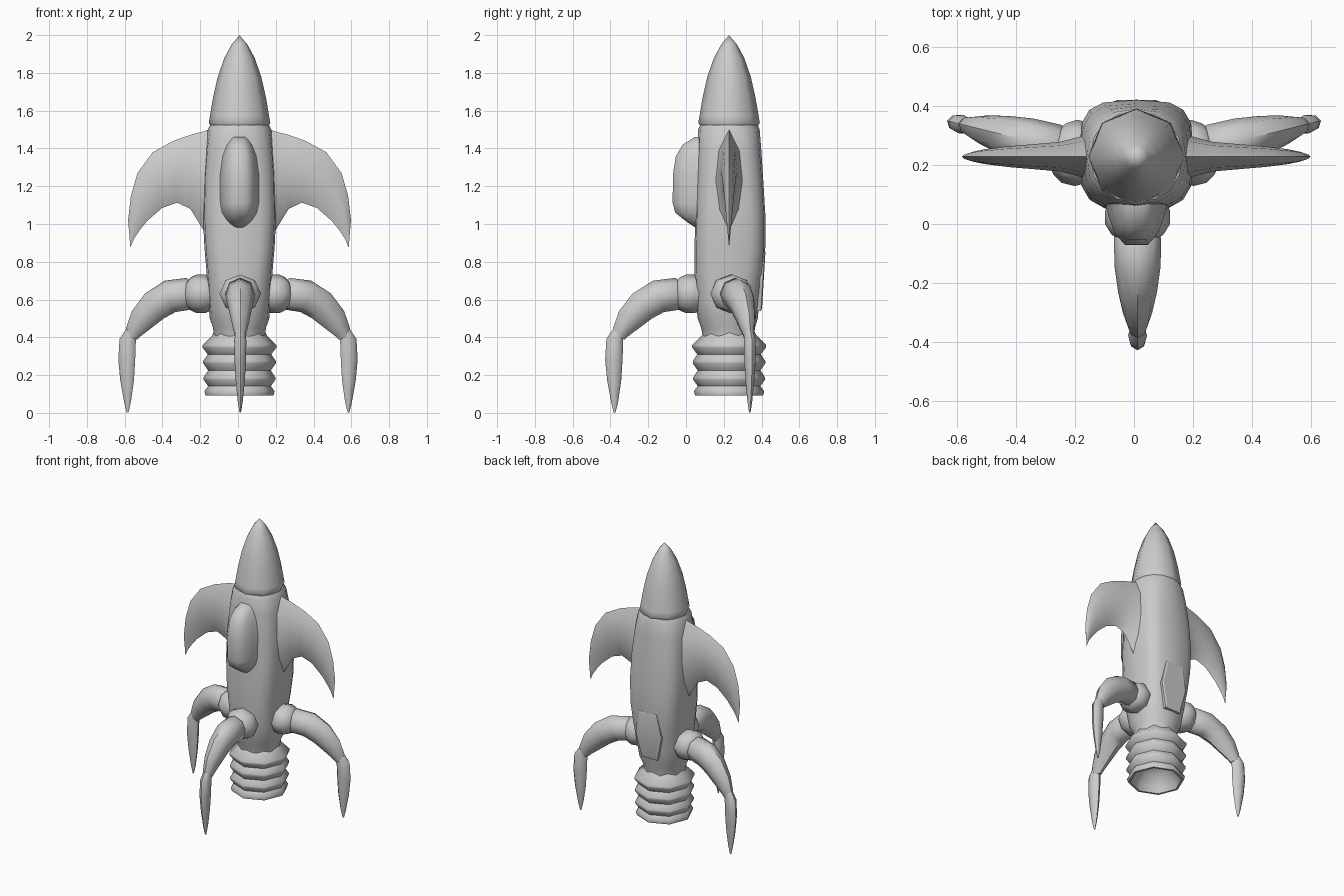
import bpy, bmesh
from math import sin, cos, pi, radians
from mathutils import Vector

CX, CY = 0.008, 0.228   # rocket axis


def loft(name, rings, cap_start=True, cap_end=True, angle=50):
    """Skin a list of equally sized point rings; single-point rings become tips."""
    bm = bmesh.new()
    rows = [[bm.verts.new(p) for p in ring] for ring in rings]
    for a, b in zip(rows, rows[1:]):
        n = max(len(a), len(b))
        for i in range(n):
            j = (i + 1) % n
            if len(b) == 1:
                bm.faces.new((a[i], a[j], b[0]))
            elif len(a) == 1:
                bm.faces.new((a[0], b[j], b[i]))
            else:
                bm.faces.new((a[i], a[j], b[j], b[i]))
    if cap_start and len(rows[0]) > 2:
        bm.faces.new(rows[0][::-1])
    if cap_end and len(rows[-1]) > 2:
        bm.faces.new(rows[-1])
    bmesh.ops.recalc_face_normals(bm, faces=bm.faces)
    mesh = bpy.data.meshes.new(name)
    bm.to_mesh(mesh)
    bm.free()
    ob = bpy.data.objects.new(name, mesh)
    bpy.context.collection.objects.link(ob)
    bpy.ops.object.select_all(action='DESELECT')
    ob.select_set(True)
    bpy.context.view_layer.objects.active = ob
    bpy.ops.object.shade_smooth_by_angle(angle=radians(angle))
    return ob


def power(v, n):
    return (1 if v >= 0 else -1) * abs(v) ** (2 / n)


def section(z, hx, y0, y1, n=2.0, sides=8):
    """Horizontal superellipse ring between y0 and y1."""
    if hx == 0:
        return [(CX, (y0 + y1) / 2, z)]
    angs = [2 * pi * i / sides for i in range(sides)]
    return [(CX + hx * power(cos(a), n),
             (y0 + y1) / 2 + (y1 - y0) / 2 * power(sin(a), n), z) for a in angs]


def turned(name, profile):
    return loft(name, [section(z, r, CY - r, CY + r) for r, z in profile])


# Nose cone
turned("nose_cone", [(0.15, 1.515), (0.163, 1.535), (0.157, 1.57), (0.14, 1.67),
                     (0.115, 1.78), (0.08, 1.88), (0.042, 1.95), (0, 2.0)])

# Hull: rounded-square sections (z, half width, front y, back y, squareness)
hull = [(0.40, 0.135, 0.09, 0.36, 2), (0.45, 0.14, 0.08, 0.365, 2),
        (0.50, 0.158, 0.062, 0.38, 2.3), (0.60, 0.165, 0.05, 0.39, 2.7),
        (0.75, 0.175, 0.045, 0.41, 3.2), (0.88, 0.186, 0.045, 0.42, 3.5),
        (1.05, 0.194, 0.05, 0.42, 3.5), (1.25, 0.19, 0.055, 0.408, 3.2),
        (1.40, 0.18, 0.06, 0.398, 2.7), (1.50, 0.168, 0.064, 0.39, 2.3),
        (1.525, 0.155, 0.075, 0.38, 2.2)]
loft("hull", [section(*h, sides=16) for h in hull])

# Six-sided rear hatch, nearly flush with the hull
hatch = []
for grow, lift in ((1, -0.03), (1, 0.0), (0.88, 0.005)):
    hatch.append([(CX + x * grow, 0.407 + 0.06 * z * grow + lift, 0.71 + z * grow)
                  for x, z in ((-0.06, -0.17), (0.06, -0.17), (0.1, 0.0),
                               (0.07, 0.16), (-0.07, 0.16), (-0.1, 0.0))])
loft("rear_hatch", hatch, angle=20)

# Canopy blister on the front (z, outermost y, half width)
canopy = []
for z, y, w in ((0.98, 0.05, 0.035), (1.02, -0.01, 0.065), (1.06, -0.06, 0.085),
                (1.11, -0.074, 0.093), (1.26, -0.073, 0.093), (1.36, -0.057, 0.08),
                (1.42, -0.02, 0.06), (1.46, 0.045, 0.035)):
    back = 0.10
    canopy.append([(CX + w * sx, back + (y - back) * t, z) for sx, t in
                   ((-1.2, 0), (-1, 0.45), (-0.8, 0.75), (-0.42, 0.98), (0.42, 0.98),
                    (0.8, 0.75), (1, 0.45), (1.2, 0))])
loft("canopy", canopy)

# Ribbed engine bell with a hollow mouth
turned("engine_bell", [(0.13, 0.44), (0.145, 0.41), (0.195, 0.36), (0.195, 0.345), (0.168, 0.31),
                       (0.192, 0.275), (0.192, 0.262), (0.166, 0.225), (0.19, 0.188),
                       (0.19, 0.175), (0.166, 0.142), (0.186, 0.115), (0.18, 0.092),
                       (0.165, 0.092), (0.15, 0.13), (0.11, 0.20), (0, 0.24)])

# Swept fins: leading edge (x, z), trailing edge (x, z), half thickness
fin = [(0.14, 1.51, 0.14, 0.88, 0.085), (0.19, 1.49, 0.205, 0.99, 0.066),
       (0.26, 1.472, 0.26, 1.08, 0.05), (0.35, 1.44, 0.33, 1.113, 0.043),
       (0.46, 1.38, 0.41, 1.085, 0.035), (0.54, 1.27, 0.49, 1.015, 0.025),
       (0.575, 1.15, 0.53, 0.965, 0.017), (0.59, 1.02, 0.56, 0.92, 0.009)]
lens = ((0, 0), (0.2, 0.75), (0.5, 1), (0.8, 0.7), (1, 0),
        (0.8, -0.7), (0.5, -1), (0.2, -0.75))
for side, s in (("left", -1), ("right", 1)):
    rings = [[(CX + s * (xa + (xb - xa) * u), CY + t * v, za + (zb - za) * u)
              for u, v in lens] for xa, za, xb, zb, t in fin]
    rings.append([(CX + s * 0.578, CY, 0.875)])
    loft(side + "_fin", rings)


# Legs: tube stations are (radius out, z, half height, half width)
def tube(name, stations, origin, heading):
    out = Vector((cos(heading), sin(heading), 0))
    across = Vector((-sin(heading), cos(heading), 0))
    up = Vector((0, 0, 1))
    rings = []
    for i, (r, z, h, w) in enumerate(stations):
        a, b = stations[max(i - 1, 0)], stations[min(i + 1, len(stations) - 1)]
        tangent = (out * (b[0] - a[0]) + up * (b[1] - a[1])).normalized()
        normal = across.cross(tangent)
        centre = Vector(origin) + out * r + up * z
        rings.append([centre + across * w * cos(k * pi / 4) + normal * h * sin(k * pi / 4)
                      for k in range(8)])
    loft(name, rings)


hip = [(0.12, 0.63, 0.075, 0.08), (0.15, 0.63, 0.09, 0.095), (0.18, 0.63, 0.102, 0.11),
       (0.225, 0.63, 0.102, 0.11), (0.258, 0.63, 0.088, 0.09), (0.275, 0.63, 0.07, 0.07)]
thigh = [(0.25, 0.63, 0.06, 0.06), (0.272, 0.63, 0.085, 0.08), (0.37, 0.617, 0.088, 0.078),
         (0.455, 0.567, 0.084, 0.066), (0.525, 0.495, 0.07, 0.05),
         (0.57, 0.43, 0.046, 0.034), (0.582, 0.40, 0.034, 0.026)]
foot = [(0.585, 0.43, 0.03, 0.025), (0.602, 0.385, 0.045, 0.032), (0.607, 0.28, 0.046, 0.031),
        (0.605, 0.17, 0.037, 0.024), (0.603, 0.06, 0.019, 0.013), (0.603, 0.002, 0.005, 0.004)]
for side, origin, deg in (("front", (0.012, 0.225, 0), -90), ("left", (0, 0.192, 0), 166),
                          ("right", (0, 0.192, 0), 14)):
    for part, stations in (("hip", hip), ("thigh", thigh), ("foot", foot)):
        tube(f"{side}_{part}", stations, origin, radians(deg))
